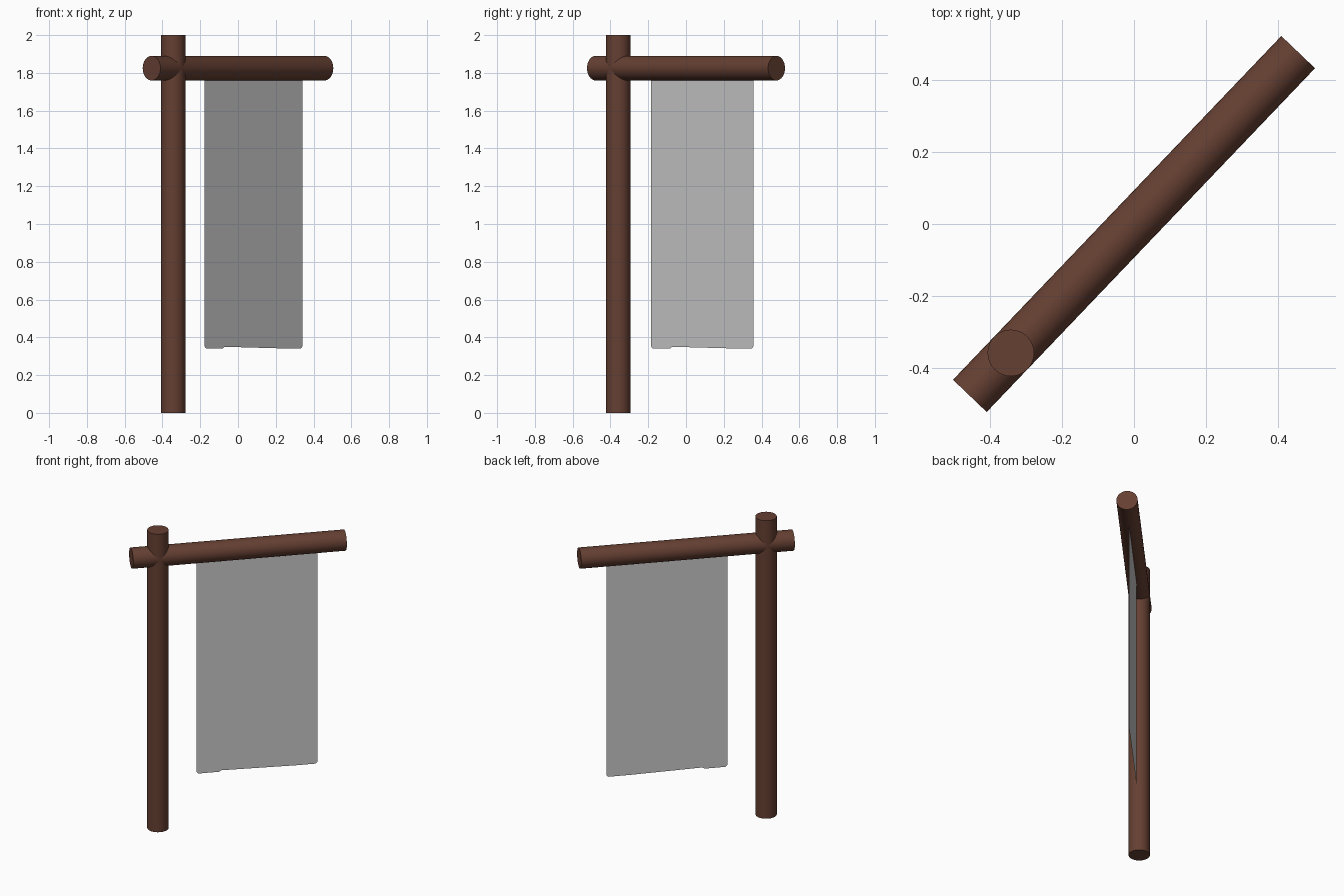
import bpy, bmesh
from math import pi, atan2, cos, sin
from mathutils import Matrix

if "Cube" in bpy.data.objects:
    bpy.data.objects.remove(bpy.data.objects["Cube"])

ANGLE = atan2(0.957, 0.914)   # heading of the crossbar and cloth
RADIUS = 0.065
BAR_Z = 1.825

wood = bpy.data.materials.new("brown_wood")
wood.diffuse_color = (0.13, 0.05, 0.032, 1)
wood.use_nodes = True
wood.node_tree.nodes["Principled BSDF"].inputs["Base Color"].default_value = wood.diffuse_color


def rod(name, length, location, rotation=(0, 0, 0)):
    bpy.ops.mesh.primitive_cylinder_add(vertices=32, radius=RADIUS, depth=length,
                                        location=location, rotation=rotation)
    ob = bpy.context.object
    ob.name = name
    ob.data.materials.append(wood)
    bpy.ops.object.shade_smooth_by_angle(angle=pi / 6)
    return ob


# Upright pole and crossbar
rod("pole", 2.0, (-0.497 * cos(ANGLE), -0.497 * sin(ANGLE), 1.0))
rod("crossbar", 1.325, (0, 0, BAR_Z), (0, pi / 2, ANGLE))

# Hanging cloth: half outline (distance from centre, height), mirrored
half = [(0.375, BAR_Z), (0.375, 0.352), (0.364, 0.341), (0.236, 0.341),
        (0.222, 0.350), (0.092, 0.582), (0.078, 0.600), (0.048, 0.614)]
outline = half + [(-s, z) for s, z in reversed(half)]
bm = bmesh.new()
bm.faces.new([bm.verts.new((s + 0.119, 0, z)) for s, z in outline])
bm.transform(Matrix.Rotation(ANGLE, 4, 'Z'))
bmesh.ops.triangulate(bm, faces=bm.faces[:])
mesh = bpy.data.meshes.new("banner_cloth")
bm.to_mesh(mesh)
bm.free()
bpy.context.collection.objects.link(bpy.data.objects.new("banner_cloth", mesh))
